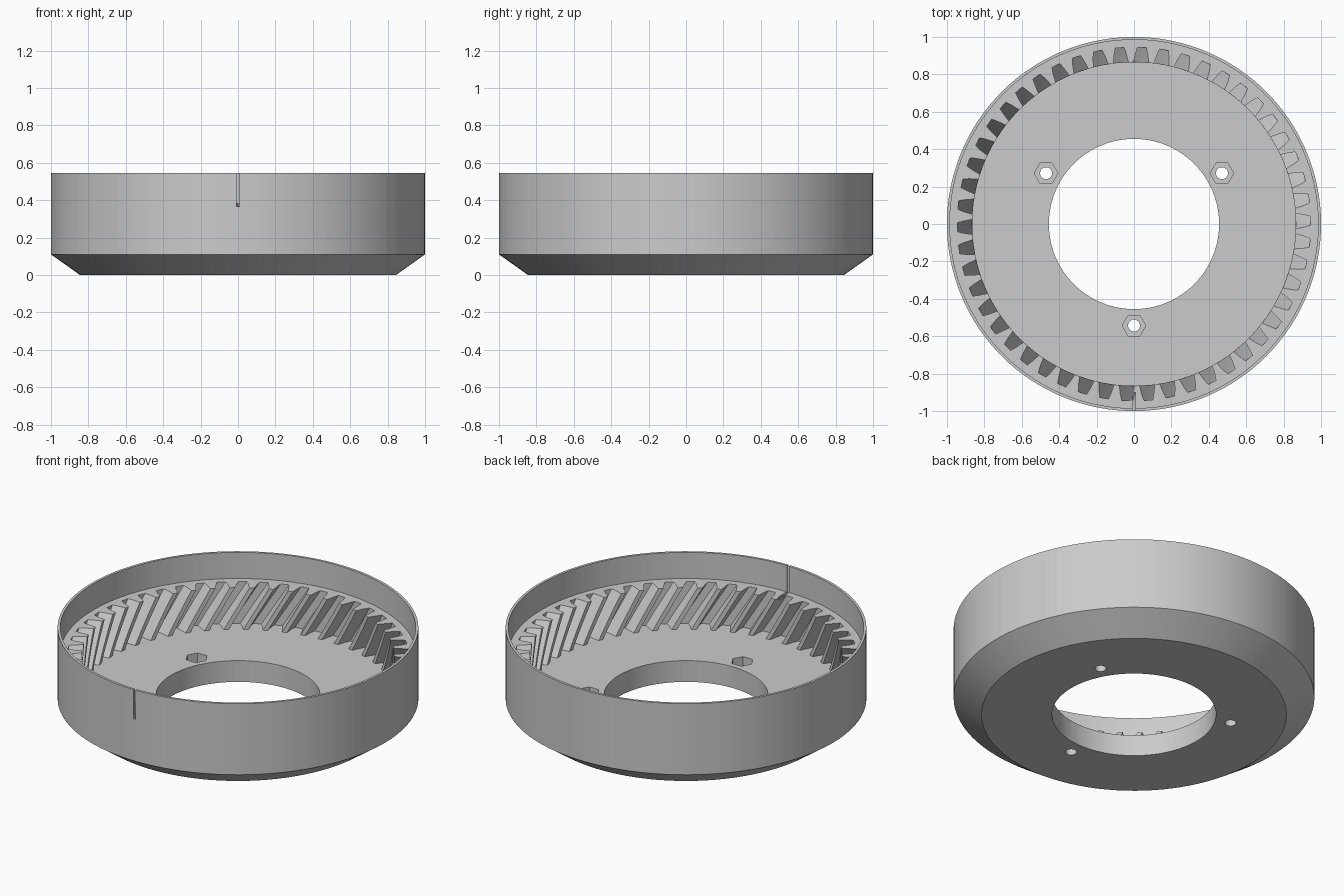
import bpy, bmesh
from math import sin, cos, pi, radians
from mathutils import Matrix

cube = bpy.data.objects.get("Cube")
if cube:
    bpy.data.objects.remove(cube, do_unlink=True)

grey = bpy.data.materials.new("light grey")
grey.use_nodes = True
colour = (0.6, 0.6, 0.6, 1)
grey.diffuse_color = colour
grey.node_tree.nodes["Principled BSDF"].inputs["Base Color"].default_value = colour

TEETH = 50
PITCH = 2 * pi / TEETH
PHASE = 0.018                     # angle of one tooth gap at the ledge
TWIST = 0.165                     # helical turn from ledge to floor
FLOOR, LEDGE, TOP = 0.13, 0.385, 0.545
BORE, TIP, MID, ROOT = 0.455, 0.865, 0.91, 0.945
LAYERS = 8

# One tooth gap: angle from its centre, radius
GAP = [(-0.047, TIP), (-0.036, MID), (-0.025, ROOT),
       (0.025, ROOT), (0.036, MID), (0.047, TIP)]


def new_object(name, bm):
    bmesh.ops.recalc_face_normals(bm, faces=bm.faces)
    mesh = bpy.data.meshes.new(name)
    bm.to_mesh(mesh)
    bm.free()
    mesh.materials.append(grey)
    obj = bpy.data.objects.new(name, mesh)
    bpy.context.collection.objects.link(obj)
    return obj


def ring(bm, z, turn, radius=None):
    """A circle, or the gear outline when no radius is given."""
    verts = []
    for i in range(TEETH):
        for offset, gear_radius in GAP:
            a = PHASE + turn + i * PITCH + offset
            r = radius or gear_radius
            verts.append(bm.verts.new((r * cos(a), r * sin(a), z)))
    return verts


# Housing: bore, chamfered cup, thin rim, ledge and helical internal teeth
bm = bmesh.new()
rings = [ring(bm, z, 0, r) for r, z in
         [(0.845, 0), (1, 0.11), (1, TOP), (0.985, TOP), (0.985, LEDGE)]]
for i in range(LAYERS + 1):
    t = i / LAYERS
    rings.append(ring(bm, LEDGE + (FLOOR - LEDGE) * t, TWIST * t))
rings += [ring(bm, z, TWIST, BORE) for z in (FLOOR, 0)]
count = len(rings[0])
for lower, upper in zip(rings, rings[1:] + rings[:1]):
    for i in range(count):
        j = (i + 1) % count
        bm.faces.new((lower[i], lower[j], upper[j], upper[i]))
housing = new_object("ring_gear_housing", bm)


def prism(name, sides, radius, x, y, z0, z1):
    bm = bmesh.new()
    bmesh.ops.create_cone(bm, cap_ends=True, segments=sides, radius1=radius,
                          radius2=radius, depth=z1 - z0)
    # Put hexagon corners on the x axis
    xs = max(v.co.x for v in bm.verts)
    if sides == 6 and xs < radius * 0.95:
        bmesh.ops.rotate(bm, verts=bm.verts, matrix=Matrix.Rotation(pi / 6, 3, 'Z'))
    bmesh.ops.translate(bm, verts=bm.verts, vec=(x, y, (z0 + z1) / 2))
    return new_object(name, bm)


# Cutters: three screw holes with nut pockets, and the rim slot
cutters = []
for angle in (30, 150, 270):
    x, y = 0.543 * cos(radians(angle)), 0.543 * sin(radians(angle))
    cutters.append(prism("screw_hole_cutter", 24, 0.032, x, y, -0.1, 0.2))
    cutters.append(prism("nut_pocket_cutter", 6, 0.063, x, y, 0.065, 0.2))

bm = bmesh.new()
bmesh.ops.create_cube(bm, size=1)
bmesh.ops.scale(bm, verts=bm.verts, vec=(0.015, 0.15, 0.3))
bmesh.ops.translate(bm, verts=bm.verts, vec=(0, -0.975, 0.515))
cutters.append(new_object("rim_slot_cutter", bm))

bpy.ops.object.select_all(action='DESELECT')
bpy.context.view_layer.objects.active = housing
housing.select_set(True)
for cutter in cutters:
    cutter.hide_render = True
    mod = housing.modifiers.new("cut", 'BOOLEAN')
    mod.operation = 'DIFFERENCE'
    mod.solver = 'EXACT'
    mod.object = cutter
    bpy.ops.object.modifier_apply(modifier=mod.name)
    bpy.data.objects.remove(cutter, do_unlink=True)

bpy.ops.object.shade_smooth_by_angle(angle=radians(25))
